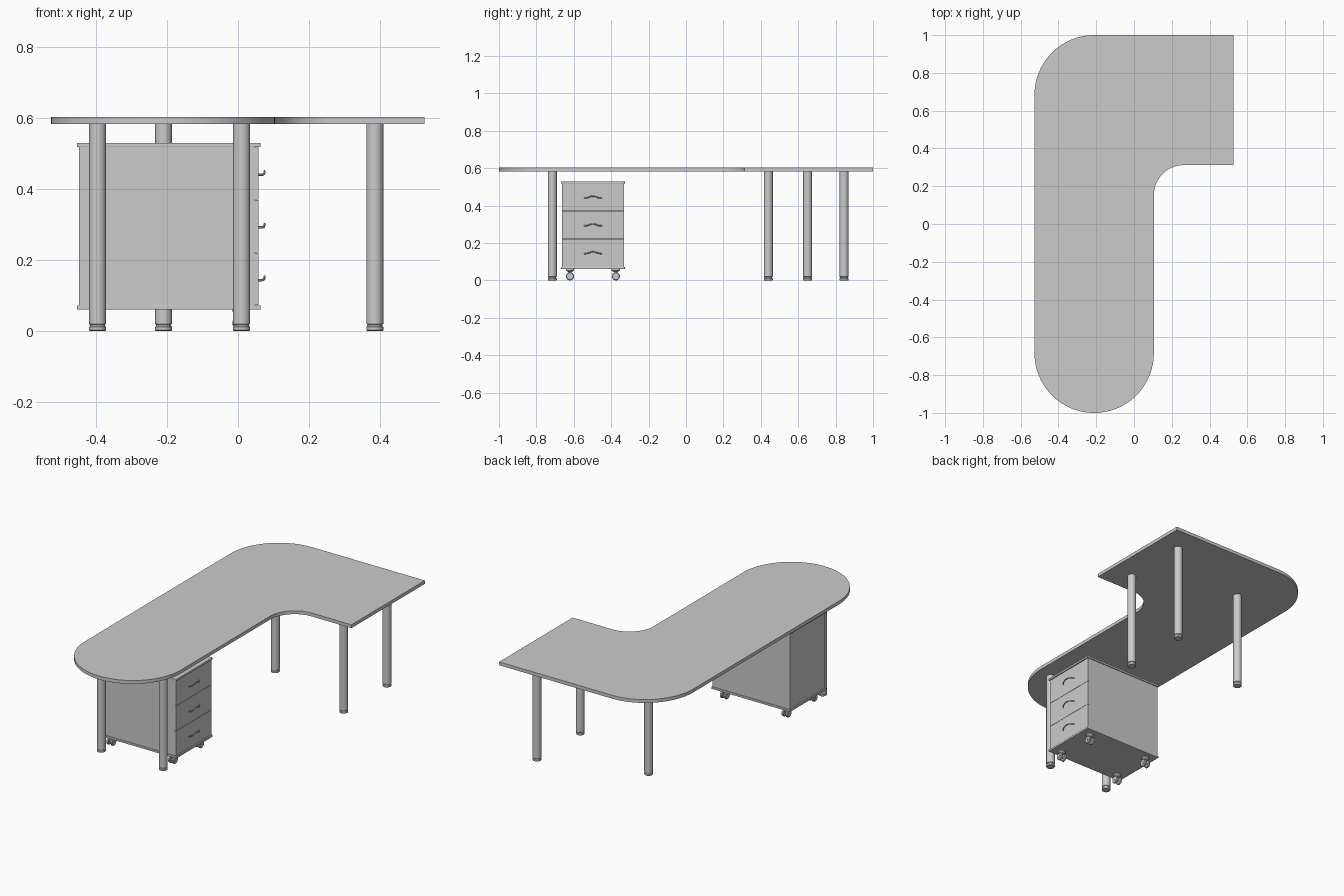
import bpy, bmesh
from math import sin, cos, pi, radians
from mathutils import Vector, Matrix

if "Cube" in bpy.data.objects:
    bpy.data.objects.remove(bpy.data.objects["Cube"])


def finish(name, bm, smooth=True):
    bmesh.ops.recalc_face_normals(bm, faces=bm.faces)
    me = bpy.data.meshes.new(name)
    bm.to_mesh(me)
    bm.free()
    ob = bpy.data.objects.new(name, me)
    bpy.context.collection.objects.link(ob)
    if smooth:
        bpy.ops.object.select_all(action='DESELECT')
        bpy.context.view_layer.objects.active = ob
        ob.select_set(True)
        bpy.ops.object.shade_smooth_by_angle(angle=radians(35))
    return ob


def box(name, lo, hi):
    lo, hi = Vector(lo), Vector(hi)
    bm = bmesh.new()
    bmesh.ops.create_cube(bm, size=1, matrix=Matrix.Translation((lo + hi) / 2)
                          @ Matrix.Diagonal((*(hi - lo), 1)))
    return finish(name, bm, False)


def lathe(name, profile, matrix, n=32):
    """Closed solid of revolution from (radius, height) pairs."""
    bm = bmesh.new()
    rings = [[bm.verts.new(matrix @ Vector((r * cos(2 * pi * i / n), r * sin(2 * pi * i / n), z)))
              for i in range(n)] for r, z in profile]
    for a, b in zip(rings, rings[1:]):
        for i in range(n):
            bm.faces.new((a[i], a[(i + 1) % n], b[(i + 1) % n], b[i]))
    bm.faces.new(rings[0])
    bm.faces.new(rings[-1])
    return finish(name, bm)


def arc(cx, cy, r, a0, a1, n):
    return [(cx + r * cos(radians(a0 + (a1 - a0) * i / n)),
             cy + r * sin(radians(a0 + (a1 - a0) * i / n))) for i in range(n + 1)]


# Tabletop: rounded L outline
outline = (arc(-0.211, -0.684, 0.316, 180, 360, 48) + arc(0.265, 0.152, 0.16, 180, 90, 24)
           + [(0.526, 0.312), (0.526, 1.0)] + arc(-0.211, 0.684, 0.316, 90, 180, 24))
bm = bmesh.new()
face = bm.faces.new([bm.verts.new((x, y, 0.583)) for x, y in outline])
top = bmesh.ops.extrude_face_region(bm, geom=[face], use_keep_orig=True)
bmesh.ops.translate(bm, vec=(0, 0, 0.02),
                    verts=[v for v in top['geom'] if isinstance(v, bmesh.types.BMVert)])
finish("tabletop", bm)

# Legs with adjustable feet
leg = [(0.022, 0), (0.024, 0.002), (0.024, 0.011), (0.022, 0.013), (0.021, 0.014),
       (0.021, 0.018), (0.024, 0.020), (0.024, 0.583)]
for i, (x, y) in enumerate([(-0.396, -0.715), (0.01, -0.715), (-0.21, 0.65),
                            (0.386, 0.44), (0.386, 0.845)]):
    lathe(f"leg_{i + 1}", leg, Matrix.Translation((x, y, 0)))

# Drawer cabinet
box("cabinet_body", (-0.449, -0.664, 0.07), (0.046, -0.332, 0.52))
for name, z in (("cabinet_base", 0.06), ("cabinet_top", 0.518)):
    ob = box(name, (-0.454, -0.669, z), (0.064, -0.327, z + 0.012))
    bev = ob.modifiers.new("edge", 'BEVEL')
    bev.width, bev.segments = 0.002, 2

# Drawer fronts and bowed handles
step = (0.518 - 0.072) / 3
for k in range(3):
    z = 0.072 + k * step
    box(f"drawer_front_{k + 1}", (0.046, -0.664, z + 0.0008), (0.058, -0.332, z + step - 0.0008))
    bm = bmesh.new()
    prev = None
    for i in range(25):
        t = -1 + i / 12
        bow = max(0, 1 - t ** 4)
        y = -0.498 + 0.048 * t
        x = 0.057 + 0.018 * bow
        zc = z + 0.071 + 0.010 * (0.5 + 0.5 * cos(pi * t * 1.15))
        w = 0.0035
        ring = [bm.verts.new((x + 0.003 * cos(a * pi / 4), y, zc + w * sin(a * pi / 4)))
                for a in range(8)]
        if prev:
            for j in range(8):
                bm.faces.new((prev[j], prev[(j + 1) % 8], ring[(j + 1) % 8], ring[j]))
        else:
            bm.faces.new(ring)
        prev = ring
    bm.faces.new(prev)
    finish(f"drawer_handle_{k + 1}", bm)

# Twin-wheel casters
wheel = [(0.009, -0.007), (0.018, -0.007), (0.022, -0.004), (0.022, 0.004), (0.018, 0.007),
         (0.009, 0.007)]
mount = [(0.007, 0.02), (0.008, 0.045), (0.015, 0.047), (0.022, 0.054), (0.022, 0.061)]
for i, x in enumerate((-0.397, 0.007)):
    for j, y in enumerate((-0.62, -0.375)):
        tag = f"{i * 2 + j + 1}"
        lathe("caster_mount_" + tag, mount, Matrix.Translation((x, y, 0)), 24)
        turn = Matrix.Rotation(pi / 2, 4, 'Y')
        for side, s in (("left", -1), ("right", 1)):
            lathe(f"caster_wheel_{side}_{tag}", wheel,
                  Matrix.Translation((x + s * 0.013, y, 0.022)) @ turn, 24)
        lathe("caster_axle_" + tag, [(0.007, -0.022), (0.007, 0.022)],
              Matrix.Translation((x, y, 0.022)) @ turn, 16)
